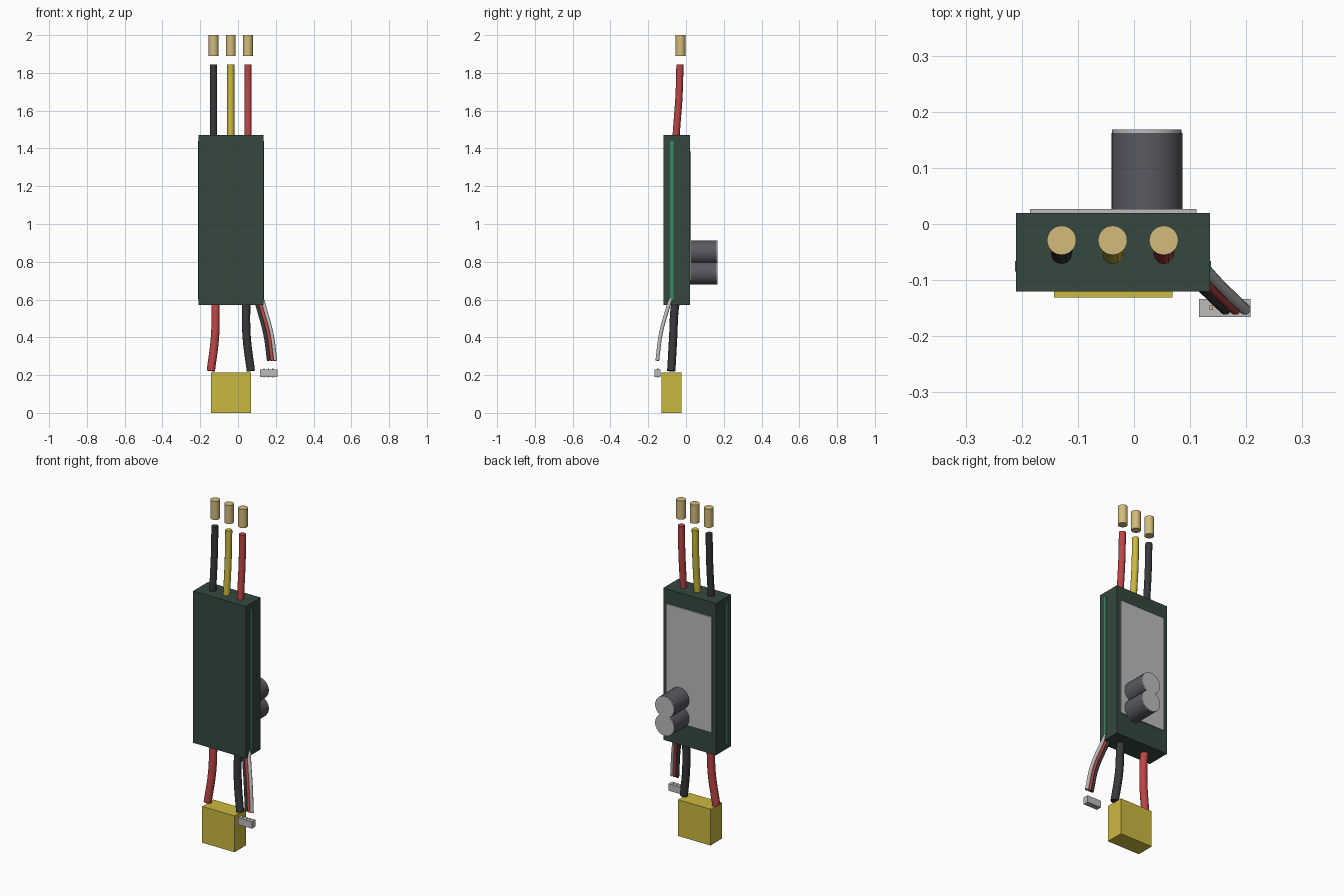
import bpy, math

if "Cube" in bpy.data.objects:
    bpy.data.objects.remove(bpy.data.objects["Cube"])

def material(name, rgb):
    m = bpy.data.materials.new(name)
    m.diffuse_color = (*rgb, 1)
    m.use_nodes = True
    m.node_tree.nodes["Principled BSDF"].inputs["Base Color"].default_value = m.diffuse_color
    return m

SHRINK = material("dark_green", (0.035, 0.065, 0.05))
BOARD = material("board_green", (0.04, 0.25, 0.13))
RED = material("red", (0.5, 0.06, 0.06))
BLACK = material("black", (0.04, 0.04, 0.045))
YELLOW = material("yellow", (0.6, 0.48, 0.05))
GOLD = material("gold", (0.65, 0.5, 0.2))
SLATE = material("slate", (0.1, 0.1, 0.12))
SILVER = material("silver", (0.5, 0.5, 0.5))

def box(name, lo, hi, mat):
    bpy.ops.mesh.primitive_cube_add(size=1, location=[(a + b) / 2 for a, b in zip(lo, hi)])
    o = bpy.context.object
    o.name = name
    o.scale = [b - a for a, b in zip(lo, hi)]
    bpy.ops.object.transform_apply(location=False, rotation=False, scale=True)
    o.data.materials.append(mat)
    return o

def cylinder(name, centre, r, depth, mat, rot=(0, 0, 0)):
    bpy.ops.mesh.primitive_cylinder_add(vertices=32, radius=r, depth=depth, location=centre, rotation=rot)
    o = bpy.context.object
    o.name = name
    o.data.materials.append(mat)
    bpy.ops.object.shade_smooth_by_angle()
    return o

def wire(name, points, r, mat):
    c = bpy.data.curves.new(name, 'CURVE')
    c.dimensions = '3D'
    c.bevel_depth = r
    c.bevel_resolution = 4
    c.use_fill_caps = True
    s = c.splines.new('BEZIER')
    s.bezier_points.add(len(points) - 1)
    for bp, p in zip(s.bezier_points, points):
        bp.co = p
        bp.handle_left_type = bp.handle_right_type = 'AUTO'
    o = bpy.data.objects.new(name, c)
    o.data.materials.append(mat)
    bpy.context.collection.objects.link(o)
    return o

# Sleeve, circuit board edges and heat sink plate
box("body_sleeve", (-0.21, -0.12, 0.57), (0.135, 0.02, 1.47), SHRINK)
box("circuit_board", (-0.212, -0.085, 0.60), (0.137, -0.066, 1.44), BOARD)
box("heat_sink_plate", (-0.185, 0.01, 0.70), (0.111, 0.027, 1.385), SILVER)

# Pair of capacitors standing out of the back
for i, z in enumerate((0.742, 0.85)):
    cylinder(f"capacitor_{i}", (0.023, 0.088, z), 0.063, 0.148, SLATE, (math.pi / 2, 0, 0))
    cylinder(f"capacitor_cap_{i}", (0.023, 0.1645, z), 0.062, 0.007, SILVER, (math.pi / 2, 0, 0))

# Motor wires and bullet plugs
for n, x, m in (("black", -0.129, BLACK), ("yellow", -0.038, YELLOW), ("red", 0.053, RED)):
    wire(f"motor_wire_{n}", [(x, -0.055, 1.42), (x, -0.05, 1.5), (x, -0.037, 1.68), (x, -0.032, 1.845)], 0.019, m)
    cylinder(f"bullet_plug_{n}", (x, -0.029, 1.945), 0.026, 0.11, GOLD)

# Battery wires and plug, spreading symmetrically about the plug centre
for n, side, m in (("red", -1, RED), ("black", 1, BLACK)):
    pts = [(0.082, -0.05, 0.61), (0.081, -0.06, 0.55), (0.084, -0.068, 0.40), (0.106, -0.078, 0.222)]
    wire(f"battery_wire_{n}", [(-0.038 + side * x, y, z) for x, y, z in pts], 0.022, m)
box("battery_plug", (-0.143, -0.131, 0), (0.069, -0.025, 0.215), YELLOW)

# Signal lead and its small plug
for i, (n, m) in enumerate((("black", BLACK), ("red", RED), ("white", SILVER))):
    d = 0.0175 * i
    wire(f"signal_wire_{n}", [(0.088 + d, -0.075, 0.62), (0.108 + d, -0.098, 0.55),
                              (0.143 + d, -0.133, 0.42), (0.163 + d, -0.152, 0.277)], 0.01, m)
    x = 0.138 + 0.023 * i
    box(f"signal_pin_{n}", (x - 0.003, -0.153, 0.187), (x + 0.003, -0.145, 0.234), GOLD)
box("signal_plug", (0.116, -0.166, 0.19), (0.208, -0.134, 0.231), SILVER)
